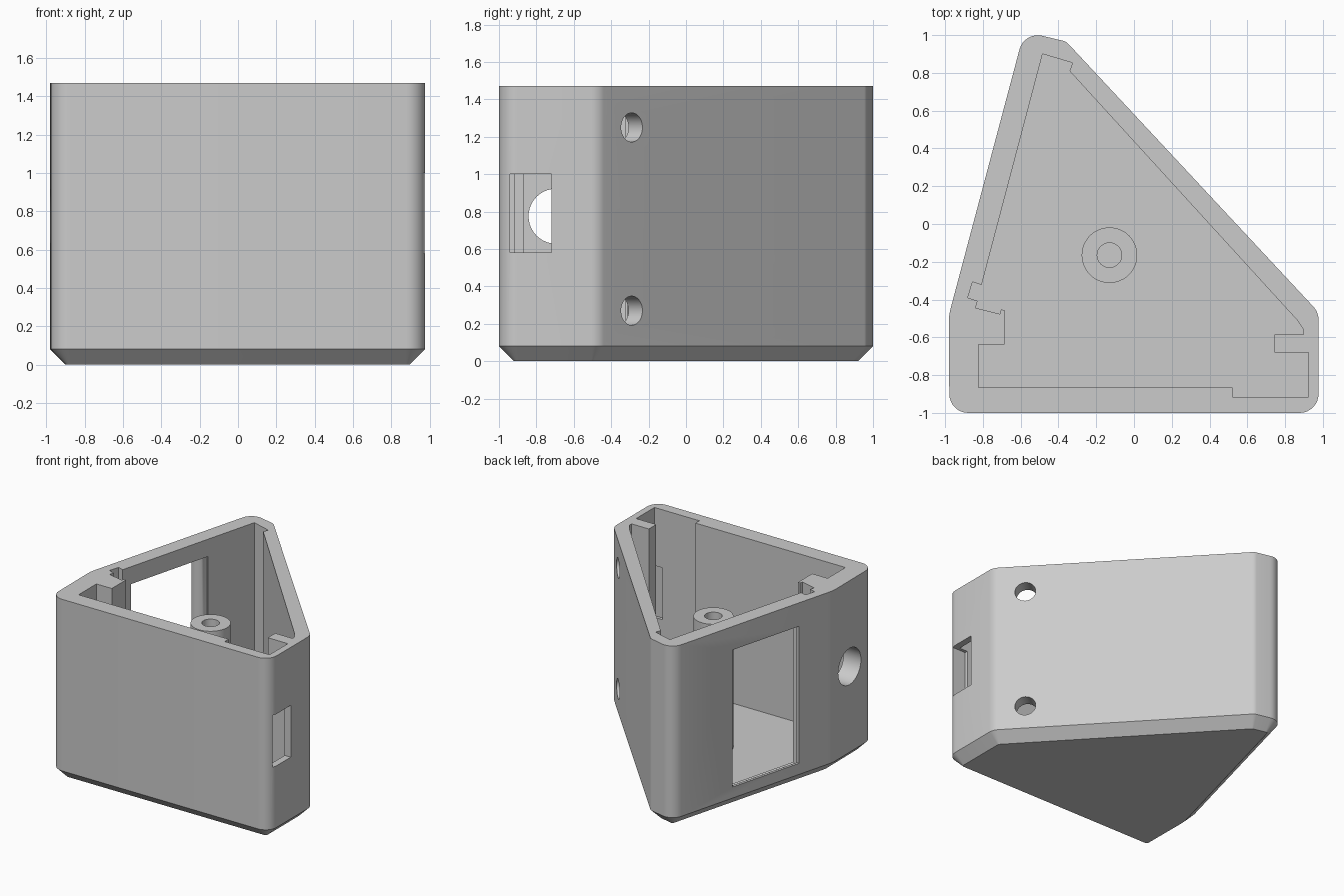
import bpy, bmesh, math
from mathutils import Vector, Matrix

if "Cube" in bpy.data.objects:
    bpy.data.objects.remove(bpy.data.objects["Cube"])

HEIGHT, FLOOR, CHAMFER = 1.47, 0.10, 0.08

grey = bpy.data.materials.new("light grey plastic")
grey.diffuse_color = (0.6, 0.6, 0.6, 1)
grey.use_nodes = True
grey.node_tree.nodes["Principled BSDF"].inputs["Base Color"].default_value = grey.diffuse_color


def loft(name, rings):
    """Closed solid skinned through matching rings of points."""
    bm = bmesh.new()
    loops = [[bm.verts.new(p) for p in ring] for ring in rings]
    n = len(loops[0])
    for a, b in zip(loops, loops[1:]):
        for i in range(n):
            j = (i + 1) % n
            bm.faces.new((a[i], a[j], b[j], b[i]))
    bm.faces.new(loops[0][::-1])
    bm.faces.new(loops[-1])
    bmesh.ops.recalc_face_normals(bm, faces=bm.faces)
    mesh = bpy.data.meshes.new(name)
    bm.to_mesh(mesh)
    bm.free()
    mesh.materials.append(grey)
    ob = bpy.data.objects.new(name, mesh)
    bpy.context.collection.objects.link(ob)
    return ob


def outline(corners, inset, z, steps=8):
    """Rounded counter-clockwise polygon, moved inwards by inset."""
    pts, n = [], len(corners)
    for i, (x, y, r) in enumerate(corners):
        p = Vector((x, y))
        d0 = (p - Vector(corners[i - 1][:2])).normalized()
        d1 = (Vector(corners[(i + 1) % n][:2]) - p).normalized()
        n0, n1 = Vector((-d0.y, d0.x)), Vector((-d1.y, d1.x))
        mitre = (n0 + n1) / (1 + n0.dot(n1))
        r = max(r, inset + 0.015)
        centre = p + mitre * r
        a0 = math.atan2(-n0.y, -n0.x)
        turn = math.acos(max(-1, min(1, n0.dot(n1))))
        for k in range(steps + 1):
            a = a0 + turn * k / steps
            q = centre + Vector((math.cos(a), math.sin(a))) * (r - inset)
            pts.append((q.x, q.y, z))
    return pts


def cylinder(name, start, end, radius, sides=40):
    """Round cutter between two points."""
    s, e = Vector(start), Vector(end)
    rot = (e - s).to_track_quat('Z', 'Y')
    ring = [rot @ Vector((radius * math.cos(t), radius * math.sin(t), 0))
            for t in (2 * math.pi * k / sides for k in range(sides))]
    return loft(name, [[p + s for p in ring], [p + e for p in ring]])


def cut(target, cutter):
    mod = target.modifiers.new(cutter.name, 'BOOLEAN')
    mod.operation, mod.solver, mod.object = 'DIFFERENCE', 'EXACT', cutter
    bpy.context.view_layer.objects.active = target
    bpy.ops.object.modifier_apply(modifier=mod.name)
    bpy.data.objects.remove(cutter)


def smooth(ob):
    bpy.ops.object.select_all(action='DESELECT')
    ob.select_set(True)
    bpy.context.view_layer.objects.active = ob
    bpy.ops.object.shade_smooth_by_angle(angle=math.radians(30))


# Outer housing: x, y, corner radius
CORNERS = [(-0.977, -1, 0.1), (0.977, -1, 0.1), (0.977, -0.467, 0.1),
           (-0.359, 0.966, 0.06), (-0.581, 1.0, 0.1), (-0.981, -0.485, 0.3)]
CORNERS[4] = (-0.581, 1.019, 0.1)
housing = loft("housing", [outline(CORNERS, CHAMFER, 0),
                           outline(CORNERS, 0, CHAMFER),
                           outline(CORNERS, 0, HEIGHT)])

# Inner cavity with its ribs and grooves
CAVITY = [(-0.823, -0.865), (0.521, -0.865), (0.521, -0.915), (0.923, -0.915),
          (0.923, -0.68), (0.743, -0.68), (0.743, -0.585), (0.897, -0.585),
          (0.897, -0.56), (0.865, -0.51), (0.828, -0.47), (-0.341, 0.81),
          (-0.325, 0.853), (-0.484, 0.90), (-0.807, -0.323), (-0.855, -0.307),
          (-0.88, -0.39), (-0.828, -0.407), (-0.839, -0.444), (-0.71, -0.476),
          (-0.704, -0.452), (-0.685, -0.457), (-0.685, -0.637), (-0.823, -0.637)]
cut(housing, loft("cavity", [[(x, y, z) for x, y in CAVITY]
                             for z in (FLOOR, HEIGHT + 0.2)]))

# Window in the left slanted wall, with rounded outer edges
base = Vector((-0.981, -0.485, 0))
along = Vector((0.4, 1.504, 0)).normalized()
inward = Vector((along.y, -along.x, 0))


def window_ring(depth, grow):
    s0, s1, z0, z1 = 0.33 - grow, 0.97 + grow, 0.17 - grow, 1.28 + grow
    return [base + along * s + inward * depth + Vector((0, 0, z))
            for s, z in ((s0, z0), (s1, z0), (s1, z1), (s0, z1))]


R = 0.08
rings = [window_ring(-0.1, R)]
for k in range(9):
    a = math.pi / 2 * k / 8
    rings.append(window_ring(R * math.sin(a), R * (1 - math.cos(a))))
rings.append(window_ring(0.2, 0))
cut(housing, loft("window", rings))

# Round cable hole in the left wall
cut(housing, cylinder("cable_hole", (-1.2, -0.695, 0.775), (-0.6, -0.695, 0.775), 0.147))

# Rectangular port in the right wall
cut(housing, loft("port", [[(x, y, z) for y, z in
                            ((-0.94, 0.58), (-0.72, 0.58), (-0.72, 1.0), (-0.94, 1.0))]
                           for x in (0.85, 1.2)]))

# Two screw holes through the long slanted wall
normal = Vector((0.731, 0.682, 0))
for z in (0.27, 1.25):
    c = Vector((0.812, -0.29, z))
    cut(housing, cylinder("screw_hole", c - normal * 0.2, c + normal * 0.2, 0.078))
smooth(housing)

# Screw post on the floor, with a blind bore
post = cylinder("screw_post", (-0.13, -0.165, FLOOR - 0.02), (-0.13, -0.165, 1.16), 0.147, 48)
cut(post, cylinder("bore", (-0.13, -0.165, 0.5), (-0.13, -0.165, 1.4), 0.065, 32))
smooth(post)
